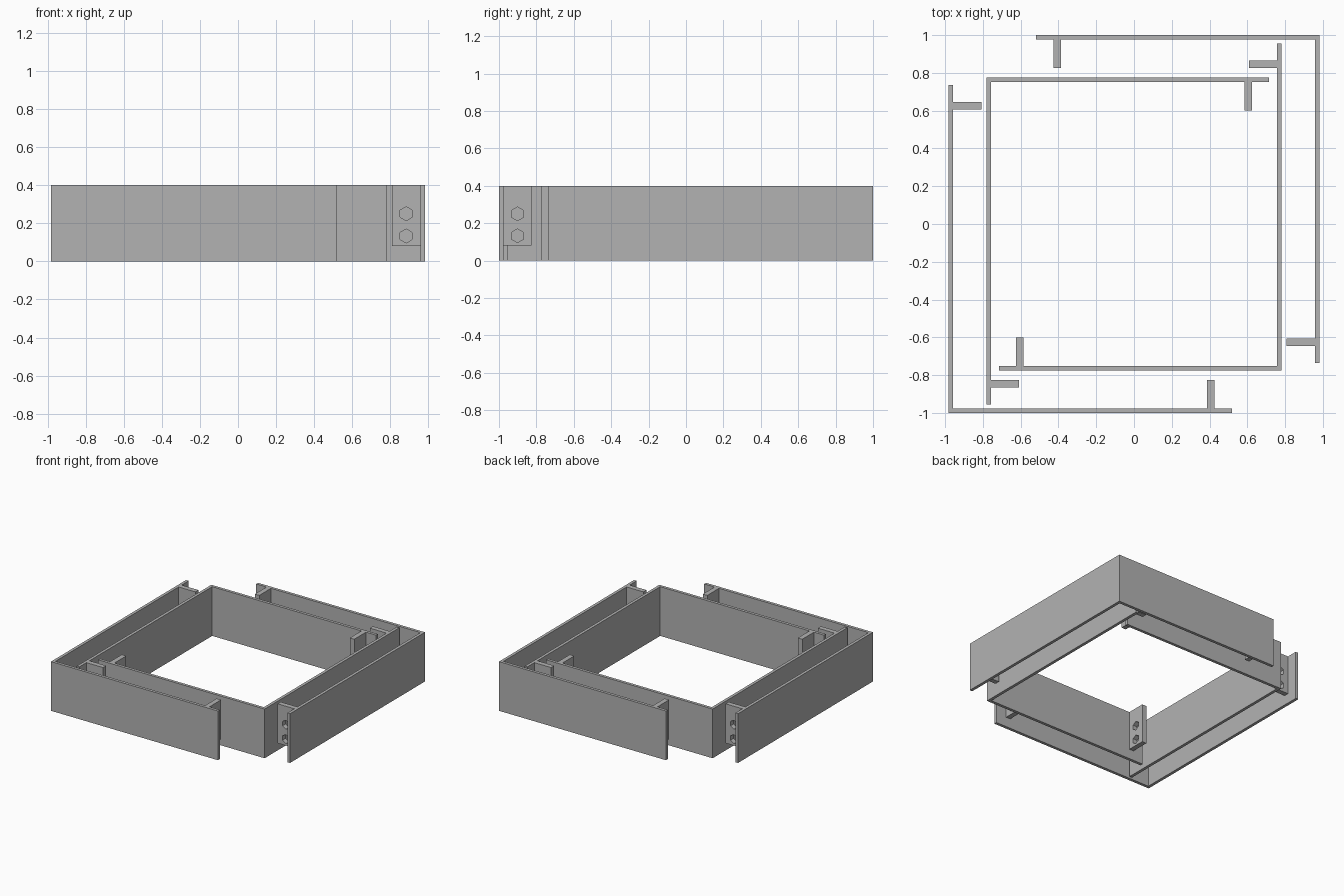
import bpy, bmesh
from math import sin, cos, pi, radians
from mathutils import Matrix, Vector

if "Cube" in bpy.data.objects:
    bpy.data.objects.remove(bpy.data.objects["Cube"], do_unlink=True)

steel = bpy.data.materials.new("plain_grey")
steel.use_nodes = True
GREY = (0.45, 0.45, 0.45, 1)
steel.diffuse_color = GREY
steel.node_tree.nodes["Principled BSDF"].inputs["Base Color"].default_value = GREY

HEIGHT = 0.4
WALL = 0.024
TAB_LEN, TAB_THICK, TAB_LOW = 0.15, 0.04, 0.08


def prism(name, loops, depth, matrix):
    """Fill an outline with optional holes, then extrude it along local z."""
    bm = bmesh.new()
    for loop in loops:
        verts = [bm.verts.new((u, v, 0)) for u, v in loop]
        for a, b in zip(verts, verts[1:] + verts[:1]):
            bm.edges.new((a, b))
    bmesh.ops.triangle_fill(bm, edges=bm.edges[:], use_beauty=True)
    bmesh.ops.dissolve_limit(bm, angle_limit=0.01, verts=bm.verts[:], edges=bm.edges[:])
    top = bmesh.ops.extrude_face_region(bm, geom=bm.faces[:], use_keep_orig=True)
    moved = [g for g in top["geom"] if isinstance(g, bmesh.types.BMVert)]
    bmesh.ops.translate(bm, verts=moved, vec=(0, 0, depth))
    bmesh.ops.transform(bm, matrix=matrix, verts=bm.verts[:])
    bmesh.ops.recalc_face_normals(bm, faces=bm.faces[:])
    mesh = bpy.data.meshes.new(name)
    bm.to_mesh(mesh)
    bm.free()
    mesh.materials.append(steel)
    obj = bpy.data.objects.new(name, mesh)
    bpy.context.collection.objects.link(obj)


def hexagon(u, v, r=0.0365):
    return [(u + r * sin(k * pi / 3), v + r * cos(k * pi / 3)) for k in range(6)]


def angle_wall(name, corner, end_x, end_y, turn):
    """L-shaped wall from a corner along x to end_x and along y to end_y."""
    x, y = corner
    ix = x + WALL * (1 if end_x > x else -1)
    iy = y + WALL * (1 if end_y > y else -1)
    outline = [(x, y), (end_x, y), (end_x, iy), (ix, iy), (ix, end_y), (x, end_y)]
    prism(name, [outline], HEIGHT, turn)


def tab(name, root, direction, turn):
    """Upright drilled plate, centred on root and reaching along direction."""
    out = Vector((*direction, 0))
    up = Vector((0, 0, 1))
    side = out.cross(up)
    place = Matrix((out, up, side)).transposed().to_4x4()
    place.translation = Vector((*root, 0)) - side * TAB_THICK / 2
    plate = [(0, TAB_LOW), (TAB_LEN, TAB_LOW), (TAB_LEN, HEIGHT), (0, HEIGHT)]
    holes = [hexagon(TAB_LEN / 2, z) for z in (0.133, 0.25)]
    prism(name, [plate] + holes, TAB_THICK, turn @ place)


# Each half carries one outer and one inner angle; the other half is turned about z
for half, degrees in (("front", 0), ("back", 180)):
    turn = Matrix.Rotation(radians(degrees), 4, "Z")

    # Outer angle with its two tabs
    angle_wall(half + "_outer_wall", (-0.982, -1.0), 0.52, 0.735, turn)
    tab(half + "_outer_side_tab", (-0.982 + WALL, 0.625), (1, 0), turn)
    tab(half + "_outer_end_tab", (0.407, -1.0 + WALL), (0, 1), turn)

    # Inner angle with its two tabs
    angle_wall(half + "_inner_wall", (-0.782, 0.775), 0.715, -0.955, turn)
    tab(half + "_inner_side_tab", (-0.782 + WALL, -0.845), (1, 0), turn)
    tab(half + "_inner_end_tab", (0.605, 0.775 - WALL), (0, -1), turn)
